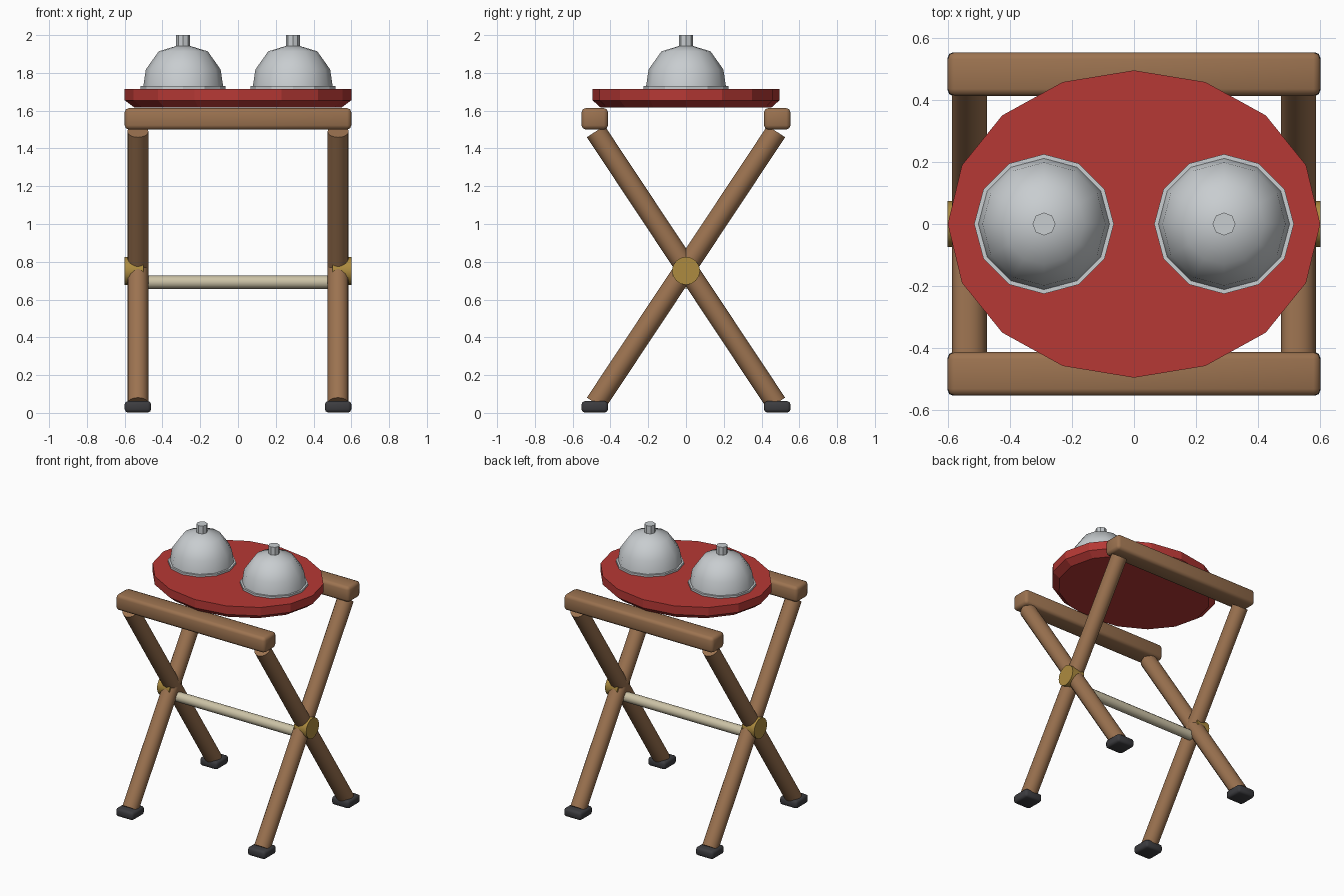
import bpy
import bmesh
import math
from mathutils import Vector

cube = bpy.data.objects.get("Cube")
if cube:
    bpy.data.objects.remove(cube, do_unlink=True)


def make_material(name, rgb):
    mat = bpy.data.materials.new(name)
    mat.use_nodes = True
    mat.diffuse_color = (*rgb, 1)
    mat.node_tree.nodes["Principled BSDF"].inputs["Base Color"].default_value = (*rgb, 1)
    return mat


wood = make_material("brown wood", (0.33, 0.17, 0.08))
red = make_material("red tray", (0.47, 0.04, 0.035))
silver = make_material("silver", (0.58, 0.61, 0.63))
brass = make_material("brass", (0.42, 0.26, 0.05))
cream = make_material("cream rod", (0.60, 0.54, 0.38))
rubber = make_material("black rubber", (0.045, 0.045, 0.05))


def finish(name, bm, mat, smooth=None):
    """Turn a bmesh into a named object with one material."""
    bmesh.ops.recalc_face_normals(bm, faces=bm.faces)
    mesh = bpy.data.meshes.new(name)
    bm.to_mesh(mesh)
    bm.free()
    mesh.materials.append(mat)
    obj = bpy.data.objects.new(name, mesh)
    bpy.context.collection.objects.link(obj)
    if smooth:
        bpy.ops.object.select_all(action="DESELECT")
        obj.select_set(True)
        bpy.context.view_layer.objects.active = obj
        bpy.ops.object.shade_smooth_by_angle(angle=math.radians(smooth))
    return obj


def box(name, center, size, bevel, mat):
    bm = bmesh.new()
    bmesh.ops.create_cube(bm, size=1)
    bmesh.ops.scale(bm, vec=size, verts=bm.verts)
    bmesh.ops.translate(bm, vec=center, verts=bm.verts)
    bmesh.ops.bevel(bm, geom=bm.edges[:], offset=bevel, segments=2,
                    profile=0.5, affect="EDGES")
    return finish(name, bm, mat, 50)


def rod(name, start, end, radius, sides, mat):
    start, end = Vector(start), Vector(end)
    axis = end - start
    bm = bmesh.new()
    bmesh.ops.create_cone(bm, cap_ends=True, segments=sides, radius1=radius,
                          radius2=radius, depth=axis.length)
    bmesh.ops.rotate(bm, matrix=axis.to_track_quat("Z", "Y").to_matrix(), verts=bm.verts)
    bmesh.ops.translate(bm, vec=(start + end) / 2, verts=bm.verts)
    return finish(name, bm, mat, 40)


def lathe(name, x, profile, sides, mat, smooth=None, y_scale=1):
    """Stack rings of (radius, height), capped at both ends."""
    bm = bmesh.new()
    rings = []
    for radius, z in profile:
        angles = [2 * math.pi * i / sides for i in range(sides)]
        rings.append([bm.verts.new((x + radius * math.cos(a),
                                    radius * math.sin(a) * y_scale, z)) for a in angles])
    for low, high in zip(rings, rings[1:]):
        for i in range(sides):
            j = (i + 1) % sides
            bm.faces.new((low[i], low[j], high[j], high[i]))
    bm.faces.new(rings[0])
    bm.faces.new(rings[-1])
    return finish(name, bm, mat, smooth, )


# Folding frame: rails, crossed legs, feet and pivots
for end, sy in (("front", -1), ("back", 1)):
    box(f"{end}_rail", (0, 0.483 * sy, 1.557), (1.2, 0.14, 0.113), 0.022, wood)
    for side, sx in (("left", 1), ("right", -1)):
        x = 0.53 * sx
        rod(f"{end}_{side}_leg", (x, 0.478 * sy, 0.05), (x, -0.478 * sy, 1.49),
            0.056, 16, wood)
        box(f"{end}_{side}_foot", (x, 0.483 * sy, 0.032), (0.14, 0.14, 0.06), 0.017, rubber)
for side, sx in (("left", 1), ("right", -1)):
    rod(f"{side}_pivot", (0.5 * sx, 0, 0.752), (0.6 * sx, 0, 0.752), 0.074, 16, brass)
rod("crossbar", (-0.5, 0, 0.692), (0.5, 0, 0.692), 0.035, 12, cream)

# Oval tray with a chamfered underside
lathe("tray", 0, [(0.55, 1.618), (0.6, 1.655), (0.6, 1.716)], 16, red, y_scale=0.825)

# Two covered dishes
for side, x in (("left", 0.29), ("right", -0.29)):
    lathe(f"{side}_dish_rim", x, [(0.225, 1.712), (0.225, 1.73)], 12, silver)
    lathe(f"{side}_dome", x, [(0.212, 1.725), (0.198, 1.818), (0.13, 1.914),
                              (0.035, 1.943)], 12, silver, 60)
    lathe(f"{side}_knob", x, [(0.037, 1.93), (0.037, 2.0)], 8, silver)
